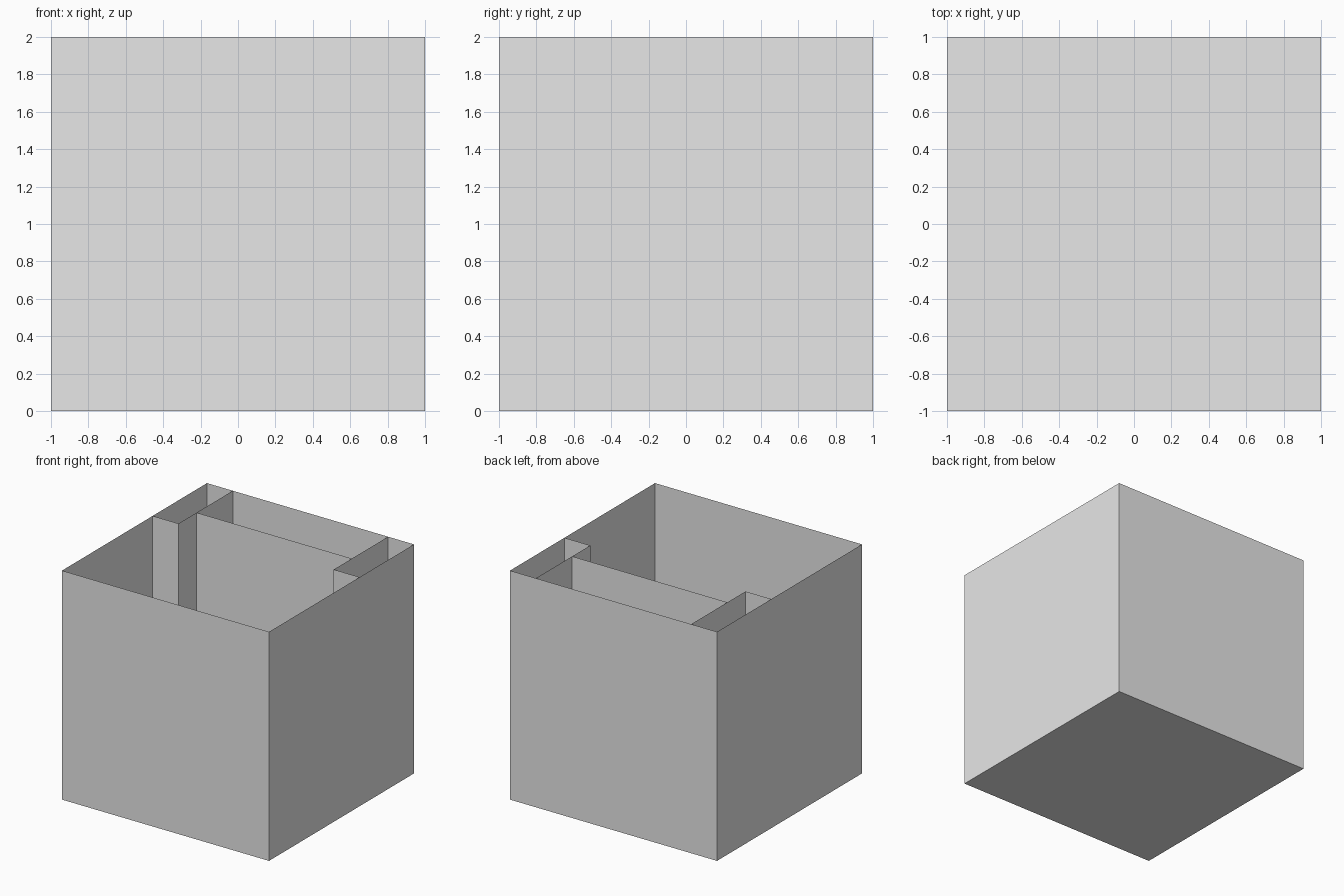
import bpy
import bmesh

cube = bpy.data.objects.get("Cube")
if cube:
    bpy.data.objects.remove(cube, do_unlink=True)

HEIGHT = 2.0

# Plain pale grey for every wall
grey = bpy.data.materials.new("pale_grey")
grey.use_nodes = True
colour = (0.8, 0.8, 0.8, 1.0)
grey.diffuse_color = colour
grey.node_tree.nodes["Principled BSDF"].inputs["Base Color"].default_value = colour


def finish(name, bm):
    mesh = bpy.data.meshes.new(name)
    bm.to_mesh(mesh)
    bm.free()
    mesh.materials.append(grey)
    obj = bpy.data.objects.new(name, mesh)
    bpy.context.collection.objects.link(obj)
    return obj


def thin_wall(name, path):
    """Raise an open floor-plan path into a thin full-height wall."""
    bm = bmesh.new()
    verts = [bm.verts.new((x, y, 0)) for x, y in path]
    edges = [bm.edges.new(pair) for pair in zip(verts, verts[1:])]
    raised = bmesh.ops.extrude_edge_only(bm, edges=edges)["geom"]
    top = [v for v in raised if isinstance(v, bmesh.types.BMVert)]
    bmesh.ops.translate(bm, verts=top, vec=(0, 0, HEIGHT))
    return finish(name, bm)


# Outer room: thin floor and four walls, open at the top
bm = bmesh.new()
bmesh.ops.create_cube(bm, size=HEIGHT)
bmesh.ops.translate(bm, verts=bm.verts[:], vec=(0, 0, HEIGHT / 2))
ceiling = [f for f in bm.faces if f.normal.z > 0.9]
bmesh.ops.delete(bm, geom=ceiling, context="FACES_ONLY")
finish("outer_room", bm)

# Narrow closets in the two back corners
for side, sign in (("left", 1), ("right", -1)):
    thin_wall(side + "_closet_wall",
              [(sign, 0.25), (sign * 0.75, 0.25), (sign * 0.75, 1)])

# Cross wall between the closets
thin_wall("divider_wall", [(-0.75, 0.5), (0.75, 0.5)])
